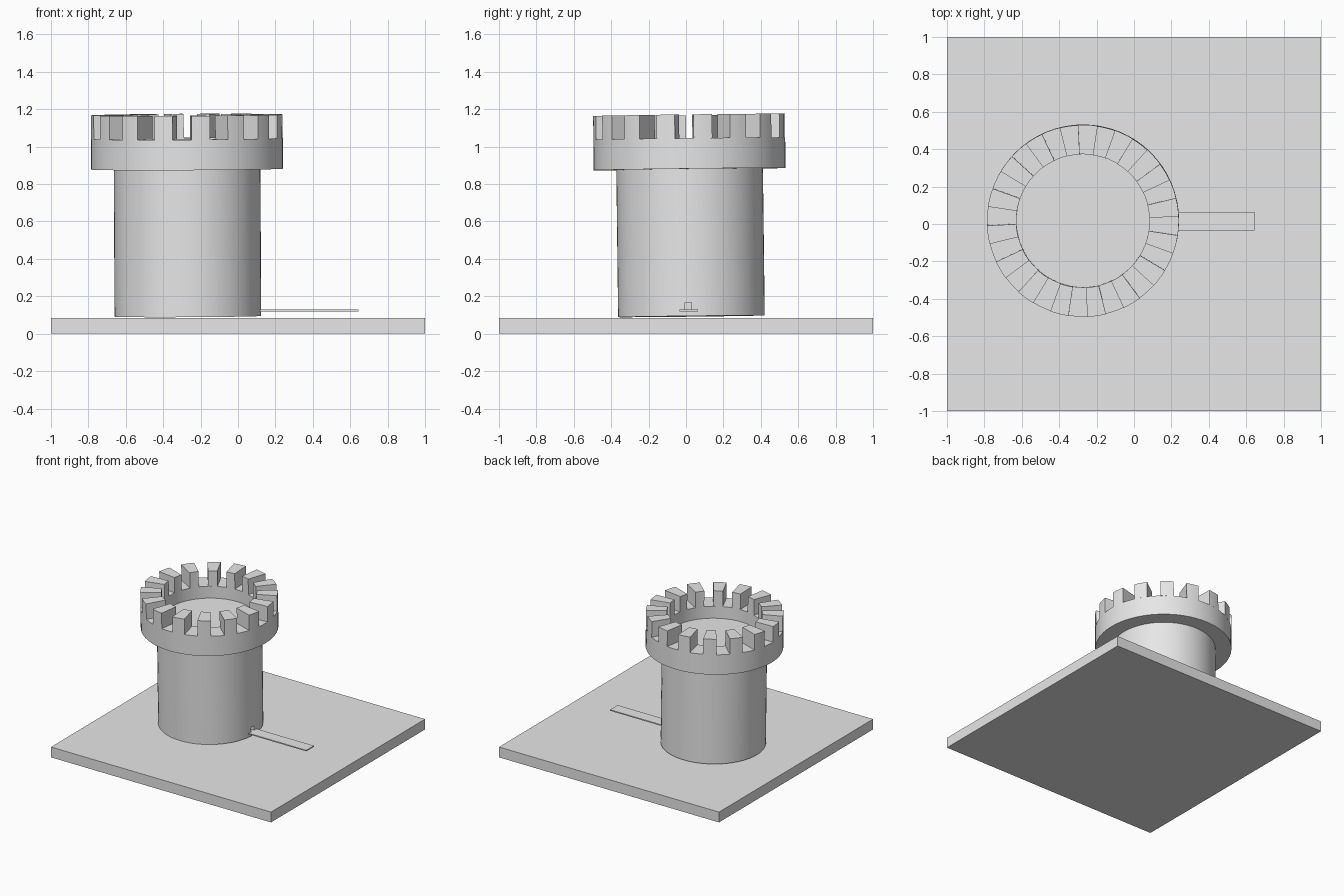
import bpy, bmesh, math
from mathutils import Euler

if "Cube" in bpy.data.objects:
    bpy.data.objects.remove(bpy.data.objects["Cube"])

stone = bpy.data.materials.new("light_grey_stone")
stone.diffuse_color = (0.8, 0.8, 0.8, 1)
stone.use_nodes = True
stone.node_tree.nodes["Principled BSDF"].inputs["Base Color"].default_value = stone.diffuse_color

TOWER_POS = (-0.268, 0.029, 0.093)
TOWER_TILT = Euler((math.radians(0.7), math.radians(-0.3), 0))
R_WALL, R_OUT, R_IN = 0.392, 0.513, 0.356


def finish(name, bm, smooth=False):
    bmesh.ops.recalc_face_normals(bm, faces=bm.faces)
    me = bpy.data.meshes.new(name)
    bm.to_mesh(me)
    bm.free()
    me.materials.append(stone)
    ob = bpy.data.objects.new(name, me)
    bpy.context.collection.objects.link(ob)
    if smooth:
        bpy.ops.object.select_all(action='DESELECT')
        ob.select_set(True)
        bpy.context.view_layer.objects.active = ob
        bpy.ops.object.shade_smooth_by_angle(angle=math.radians(30))
    return ob


def box(name, lo, hi):
    bm = bmesh.new()
    bmesh.ops.create_cube(bm, size=1)
    for v in bm.verts:
        v.co = [(a + b) / 2 + c * (b - a) for a, b, c in zip(lo, hi, v.co)]
    return finish(name, bm)


def place_on_tower(ob):
    ob.location = TOWER_POS
    ob.rotation_euler = TOWER_TILT


# square ground plate
box("base_plate", (-1, -1, 0), (1, 1, 0.085))

# tower body with overhanging crown and sunken roof, as one lathe
profile = [(R_WALL, 0), (R_WALL, 0.787), (R_OUT, 0.787), (R_OUT, 0.95),
           (R_IN, 0.95), (R_IN, 0.852)]
N = 64
bm = bmesh.new()
rings = [[bm.verts.new((r * math.cos(2 * math.pi * i / N),
                        r * math.sin(2 * math.pi * i / N), z)) for i in range(N)]
         for r, z in profile]
for a, b in zip(rings, rings[1:]):
    for i in range(N):
        j = (i + 1) % N
        bm.faces.new((a[i], a[j], b[j], b[i]))
bm.faces.new(rings[0])
bm.faces.new(rings[-1])
tower = finish("tower", bm, True)
place_on_tower(tower)

# sixteen battlement blocks around the crown
bm = bmesh.new()
STEPS = 4
for k in range(16):
    start = math.radians(2.7 + 22.5 * k)
    cuts = []
    for s in range(STEPS + 1):
        t = start + math.radians(11.2) * s / STEPS
        cuts.append([bm.verts.new((r * math.cos(t), r * math.sin(t), z))
                     for r, z in ((R_IN, 0.948), (R_OUT, 0.948),
                                  (R_OUT, 1.077), (R_IN, 1.077))])
    for a, b in zip(cuts, cuts[1:]):
        for i in range(4):
            j = (i + 1) % 4
            bm.faces.new((a[i], a[j], b[j], b[i]))
    bm.faces.new(cuts[0])
    bm.faces.new(cuts[-1])
place_on_tower(finish("battlements", bm, True))

# small doorway recess above the plank
cutter = box("doorway_cutter", (0.06, -0.005, 0.13), (0.2, 0.03, 0.166))
cutter.hide_render = True
cutter.hide_viewport = True
cutter.display_type = 'WIRE'
cut = tower.modifiers.new("doorway", 'BOOLEAN')
cut.operation = 'DIFFERENCE'
cut.solver = 'EXACT'
cut.object = cutter

# thin plank leading out of the doorway
box("entrance_plank", (0.105, -0.034, 0.12), (0.645, 0.064, 0.129))
